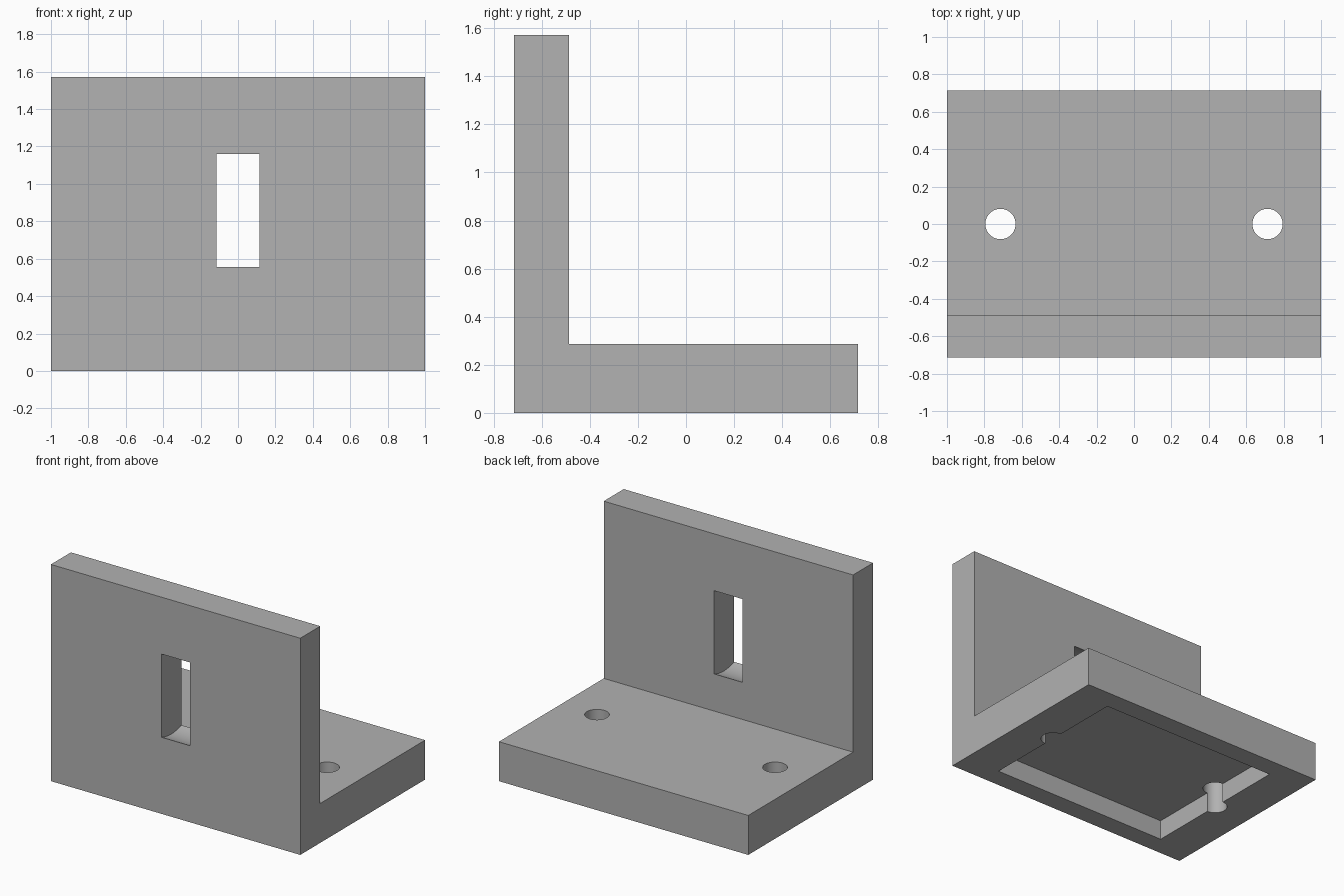
import bpy
import bmesh
from math import pi, radians

cube = bpy.data.objects.get("Cube")
if cube:
    bpy.data.objects.remove(cube, do_unlink=True)

WIDTH, DEPTH, HEIGHT = 2.0, 1.43, 1.571
WALL, BASE = 0.229, 0.286
HOLE_X = 0.714

grey = bpy.data.materials.new("plain grey")
grey.use_nodes = True
colour = (0.445, 0.445, 0.445, 1)
grey.diffuse_color = colour
grey.node_tree.nodes["Principled BSDF"].inputs["Base Color"].default_value = colour

# L-shaped body: side profile extruded across the width
front, back = -DEPTH / 2, DEPTH / 2
profile = [(front, 0), (back, 0), (back, BASE), (front + WALL, BASE),
           (front + WALL, HEIGHT), (front, HEIGHT)]
bm = bmesh.new()
side = bm.faces.new([bm.verts.new((-WIDTH / 2, y, z)) for y, z in profile])
swept = bmesh.ops.extrude_face_region(bm, geom=[side])["geom"]
bmesh.ops.translate(bm, vec=(WIDTH, 0, 0),
                    verts=[v for v in swept if isinstance(v, bmesh.types.BMVert)])
bmesh.ops.recalc_face_normals(bm, faces=bm.faces)
mesh = bpy.data.meshes.new("angle_bracket")
bm.to_mesh(mesh)
bm.free()
mesh.materials.append(grey)
bracket = bpy.data.objects.new("angle_bracket", mesh)
bpy.context.collection.objects.link(bracket)


def cut(cutter, name):
    """Subtract the cutter from the bracket, then discard it."""
    cutter.name = name
    cutter.hide_render = True
    cutter.data.materials.append(grey)
    bpy.ops.object.select_all(action="DESELECT")
    bpy.context.view_layer.objects.active = bracket
    bracket.select_set(True)
    mod = bracket.modifiers.new(name, "BOOLEAN")
    mod.operation = "DIFFERENCE"
    mod.solver = "EXACT"
    mod.object = cutter
    bpy.ops.object.modifier_apply(modifier=mod.name)
    bpy.data.objects.remove(cutter, do_unlink=True)


def cylinder(radius, depth, location, rotation=(0, 0, 0)):
    bpy.ops.mesh.primitive_cylinder_add(vertices=64, radius=radius, depth=depth,
                                        location=location, rotation=rotation)
    return bpy.context.object


# Rectangular pocket under the base
bpy.ops.mesh.primitive_cube_add(size=1, location=(0, 0, 0))
pocket = bpy.context.object
pocket.scale = (2 * HOLE_X, 1.143, BASE)
cut(pocket, "pocket_cutter")

# Wheel-shaped slot through the wall, with curved top and bottom
cut(cylinder(0.323, 0.229, (0, front + WALL / 2, 0.857), (0, pi / 2, 0)), "slot_cutter")

# Screw holes through the base
for x in (-HOLE_X, HOLE_X):
    cut(cylinder(0.081, 1, (x, 0, 0.2)), "screw_hole_cutter")

bracket.select_set(True)
bpy.context.view_layer.objects.active = bracket
bpy.ops.object.shade_smooth_by_angle(angle=radians(30))
